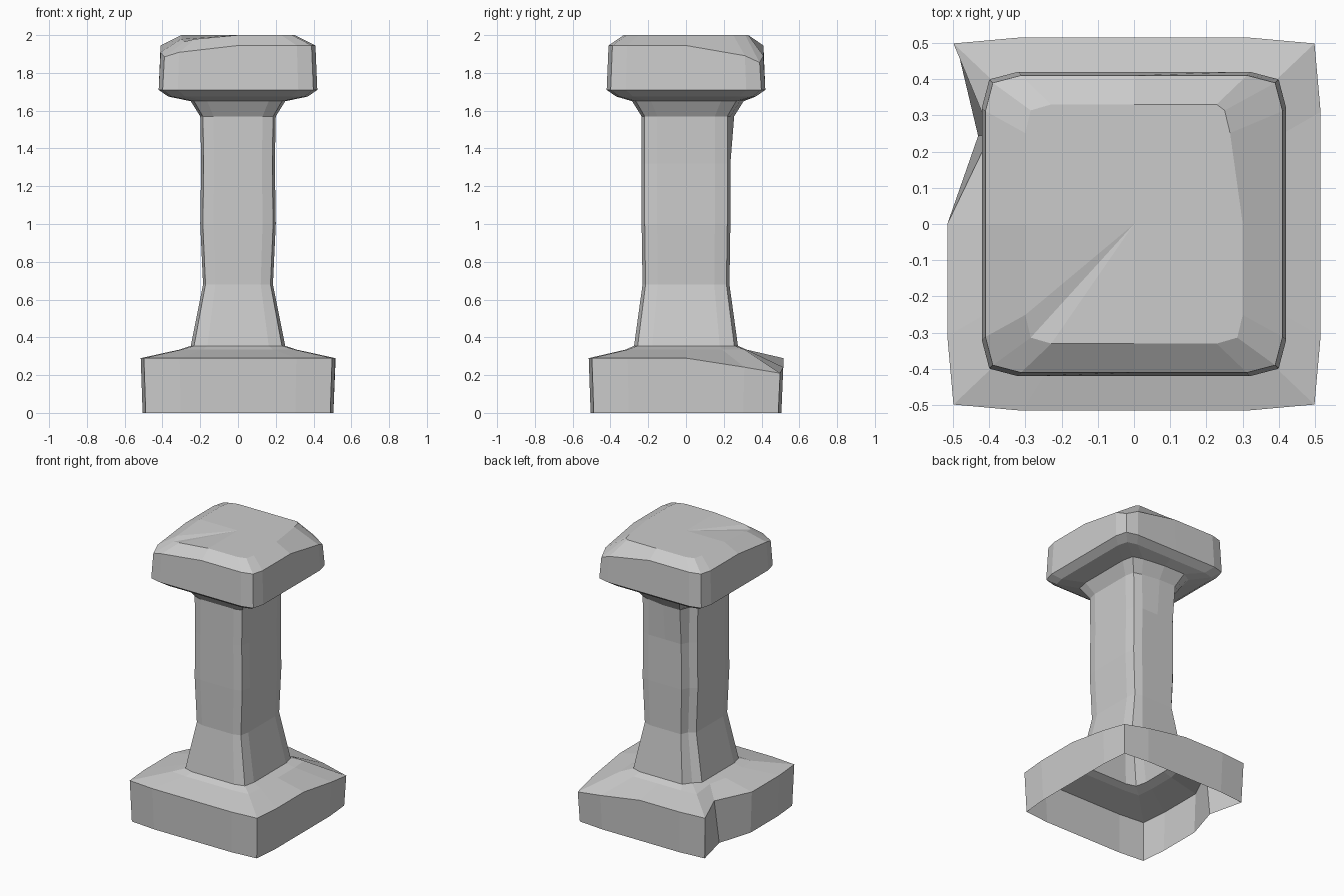
import bpy, bmesh
from mathutils import Vector

if "Cube" in bpy.data.objects:
    bpy.data.objects.remove(bpy.data.objects["Cube"])


def worn_square(z, hx, hy, side, corner):
    """16 points, anticlockwise: each side is corner, side, middle, side."""
    pts = []
    u = [Vector((-corner, -corner)), Vector((-side, -1)), Vector((0, -1)), Vector((side, -1))]
    for quarter in range(4):
        pts += [Vector((p.x * hx, p.y * hy, z)) for p in u]
        u = [Vector((-p.y, p.x)) for p in u]
    return pts


# each part: side point, corner point, then (z, half x, half y) profile
plinth = (0.6, 0.967, [(0, .505, .505), (.29, .515, .515), (.335, .31, .32)])
shaft = (0.65, 0.93, [(.355, .25, .275), (.68, .185, .23), (1, .2, .235),
                      (1.32, .195, .235), (1.57, .2, .235), (1.65, .25, .285)])
head = (0.76, 0.95, [(1.675, .37, .37), (1.71, .42, .42), (1.945, .41, .41), (2, .3, .33)])
rings = [worn_square(*p, side, corner) for side, corner, profile in (plinth, shaft, head)
         for p in profile]

# worn corners sink, their neighbours sink less: ring, corner, depth
for r, c, depth in [(1, 8, .08), (11, 0, .06), (12, 0, .035), (11, 8, .09)]:
    for step in (-1, 0, 1):
        rings[r][(c + step) % 16].z -= depth * (0.6 if step else 1)

# notch in the left side of the plinth
for r, inward in enumerate((.075, .12, .03)):
    rings[r][13] += Vector((inward, -.06, 0))

# crack up the back left corner of the shaft
for r in range(3, 8):
    rings[r][12] += Vector((.03, -.035, 0))

# bracket swelling under the head at the back
for r in (7, 8):
    for i in (10, 11):
        rings[r][i].y += .02

# wide bevel on the right of the head
for i in (7, 8):
    rings[12][i].x -= .035

# skin between rings, open underneath
bm = bmesh.new()
loops = [[bm.verts.new(p) for p in ring] for ring in rings]
for a, b in zip(loops, loops[1:]):
    for i in range(16):
        j = (i + 1) % 16
        bm.faces.new((a[i], a[j], b[j], b[i]))

# head cap
centre = bm.verts.new((0, 0, 2))
for i in range(16):
    bm.faces.new((loops[-1][i], loops[-1][(i + 1) % 16], centre))

mesh = bpy.data.meshes.new("stone_pedestal")
bm.to_mesh(mesh)
bm.free()
pedestal = bpy.data.objects.new("stone_pedestal", mesh)
bpy.context.collection.objects.link(pedestal)
